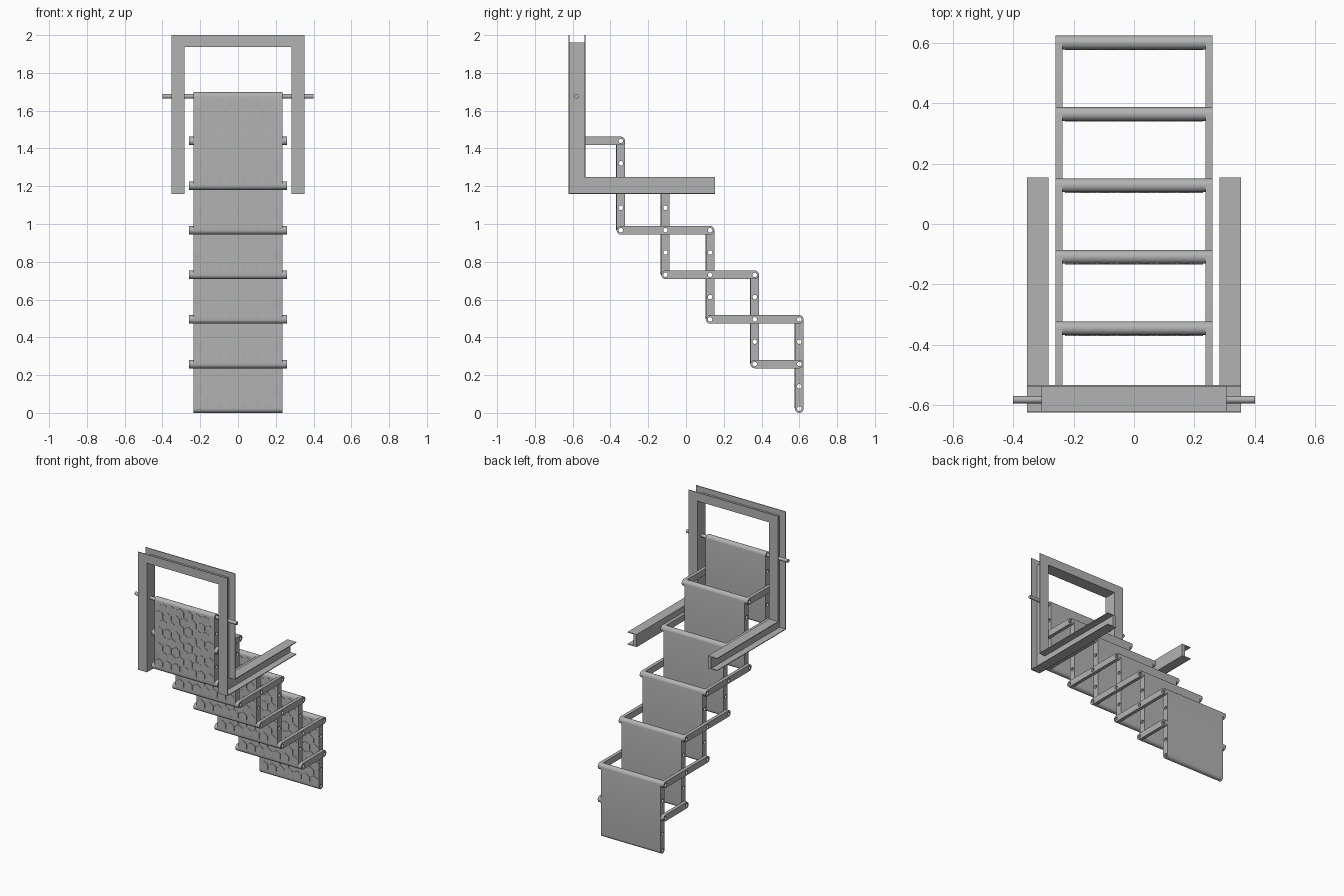
import bpy, bmesh, math
from mathutils import Matrix, Vector

cube = bpy.data.objects.get("Cube")
if cube:
    bpy.data.objects.remove(cube, do_unlink=True)

PITCH = 0.2362      # spacing of steps and pivots
R = 0.0225          # half thickness of panels and arms
Y0, Z0 = 0.6, R     # lowest pivot
HALF_W = 0.236      # half width of a panel
ARM_T = 0.024
FRONT, BACK = -0.6225, -0.533
IN, WEB, OUT = 0.282, 0.305, 0.353
LOW, BEAM_TOP, TOP = 1.16, 1.25, 2.0
BEAM_END = 0.153
RAIL = 1.938
T = 0.005           # flange thickness

steel = bpy.data.materials.new("grey steel")
steel.use_nodes = True
GREY = (0.45, 0.45, 0.45, 1)
steel.diffuse_color = GREY
steel.node_tree.nodes["Principled BSDF"].inputs["Base Color"].default_value = GREY


def place(name, mesh, loc=(0, 0, 0)):
    if not mesh.materials:
        mesh.materials.append(steel)
    obj = bpy.data.objects.new(name, mesh)
    obj.location = loc
    bpy.context.collection.objects.link(obj)
    return obj


def to_mesh(name, bm):
    bmesh.ops.recalc_face_normals(bm, faces=bm.faces)
    mesh = bpy.data.meshes.new(name)
    bm.to_mesh(mesh)
    bm.free()
    return mesh


def smooth(obj):
    bpy.ops.object.select_all(action='DESELECT')
    obj.select_set(True)
    bpy.context.view_layer.objects.active = obj
    bpy.ops.object.shade_smooth_by_angle(angle=math.radians(35))


def arc(cx, cy, r, a0, a1, n):
    return [(cx + r * math.cos(a0 + (a1 - a0) * i / n),
             cy + r * math.sin(a0 + (a1 - a0) * i / n)) for i in range(n)]


def slotted_bar(length, holes, half_x, upright):
    """Round-ended bar in the YZ plane with pivot holes right through it in x."""
    curve = bpy.data.curves.new("bar_profile", 'CURVE')
    curve.dimensions = '2D'
    curve.fill_mode = 'BOTH'
    curve.extrude = half_x
    h = math.pi / 2
    outline = arc(length, 0, R, -h, h, 12) + [(length, R)]
    outline += arc(0, 0, R, h, 3 * h, 12) + [(0, -R)]
    loops = [outline]
    loops += [arc(length * i / (holes - 1), 0, 0.012, 0, 4 * h, 16) for i in range(holes)]
    for loop in loops:
        spline = curve.splines.new('POLY')
        spline.points.add(len(loop) - 1)
        spline.use_cyclic_u = True
        for p, (u, v) in zip(spline.points, loop):
            p.co = (-v, u, 0, 1) if upright else (u, v, 0, 1)
    temp = bpy.data.objects.new("bar_profile", curve)
    bpy.context.collection.objects.link(temp)
    graph = bpy.context.evaluated_depsgraph_get()
    flat = bpy.data.meshes.new_from_object(temp.evaluated_get(graph))
    bm = bmesh.new()
    bm.from_mesh(flat)
    bpy.data.objects.remove(temp, do_unlink=True)
    bpy.data.meshes.remove(flat)
    bmesh.ops.remove_doubles(bm, verts=bm.verts, dist=1e-5)
    # profile plane to YZ, thickness to X
    bm.transform(Matrix(((0, 0, 1, 0), (1, 0, 0, 0), (0, 1, 0, 0), (0, 0, 0, 1))))
    return bm


def add_hex_tread(bm):
    """Raised honeycomb on the front of a panel."""
    cell = 0.066
    for row in range(8):
        z = PITCH + (row - 3.5) * cell * 0.866
        count = 7 - row % 2
        for col in range(count):
            x = (col - (count - 1) / 2) * cell
            ring = [(x + 0.034 * math.sin(i * math.pi / 3),
                     z + 0.034 * math.cos(i * math.pi / 3)) for i in range(6)]
            base = [bm.verts.new((a, -R + 0.001, b)) for a, b in ring]
            cap = [bm.verts.new((a, -R - 0.003, b)) for a, b in ring]
            bm.faces.new(cap)
            bm.faces.new(base[::-1])
            for i in range(6):
                j = (i + 1) % 6
                bm.faces.new((base[i], base[j], cap[j], cap[i]))


def box(bm, x, y, z):
    size = [b - a for a, b in (x, y, z)]
    mid = Vector([(a + b) / 2 for a, b in (x, y, z)])
    bmesh.ops.create_cube(bm, size=1, matrix=Matrix.Translation(mid) @ Matrix.Diagonal((*size, 1)))


# Step panels
bm = slotted_bar(2 * PITCH, 5, HALF_W, True)
add_hex_tread(bm)
panel_mesh = to_mesh("step_panel", bm)
for i in range(6):
    panel = place(f"step_panel_{i + 1}", panel_mesh, (0, Y0 - i * PITCH, Z0 + i * PITCH))
    if i == 0:
        smooth(panel)

# Link arms on both sides; the first and last are half length
arm_meshes = {n: to_mesh("link_arm", slotted_bar(n * PITCH, n + 1, ARM_T / 2, False)) for n in (1, 2)}
done = set()
for k in range(1, 7):
    n = 1 if k in (1, 6) else 2
    start = min(k, 5)
    for side, s in (("left", 1), ("right", -1)):
        arm = place(f"link_arm_{k}_{side}", arm_meshes[n],
                    (s * (HALF_W + ARM_T / 2), Y0 - start * PITCH, Z0 + k * PITCH))
        if n not in done:
            smooth(arm)
            done.add(n)

# Outward-facing channel posts and support beams
for side, s in (("left", 1), ("right", -1)):
    web = sorted((s * IN, s * WEB))
    full = sorted((s * IN, s * OUT))
    bm = bmesh.new()
    box(bm, web, (FRONT + T, BACK - T), (LOW + T, RAIL))
    box(bm, full, (FRONT, FRONT + T), (LOW, RAIL))
    box(bm, full, (BACK - T, BACK), (BEAM_TOP, RAIL))
    place(f"post_{side}", to_mesh("post", bm))
    bm = bmesh.new()
    box(bm, web, (BACK - T, BEAM_END), (LOW + T, BEAM_TOP - T))
    box(bm, full, (FRONT + T, BEAM_END), (LOW, LOW + T))
    box(bm, full, (BACK - T, BEAM_END), (BEAM_TOP - T, BEAM_TOP))
    place(f"support_beam_{side}", to_mesh("support_beam", bm))

# Upward-facing top rail
bm = bmesh.new()
box(bm, (-WEB, WEB), (FRONT + T, BACK - T), (RAIL, RAIL + WEB - IN))
box(bm, (-OUT, OUT), (FRONT, FRONT + T), (RAIL, TOP))
box(bm, (-OUT, OUT), (BACK - T, BACK), (RAIL, TOP))
place("top_rail", to_mesh("top_rail", bm))

# Hanging rod through the top panel and posts
bm = bmesh.new()
bmesh.ops.create_cone(bm, cap_ends=True, segments=20, radius1=0.0118, radius2=0.0118,
                      depth=0.8, matrix=Matrix.Rotation(math.pi / 2, 4, 'Y'))
smooth(place("hanging_rod", to_mesh("hanging_rod", bm),
             (0, Y0 - 5 * PITCH, Z0 + 7 * PITCH)))
